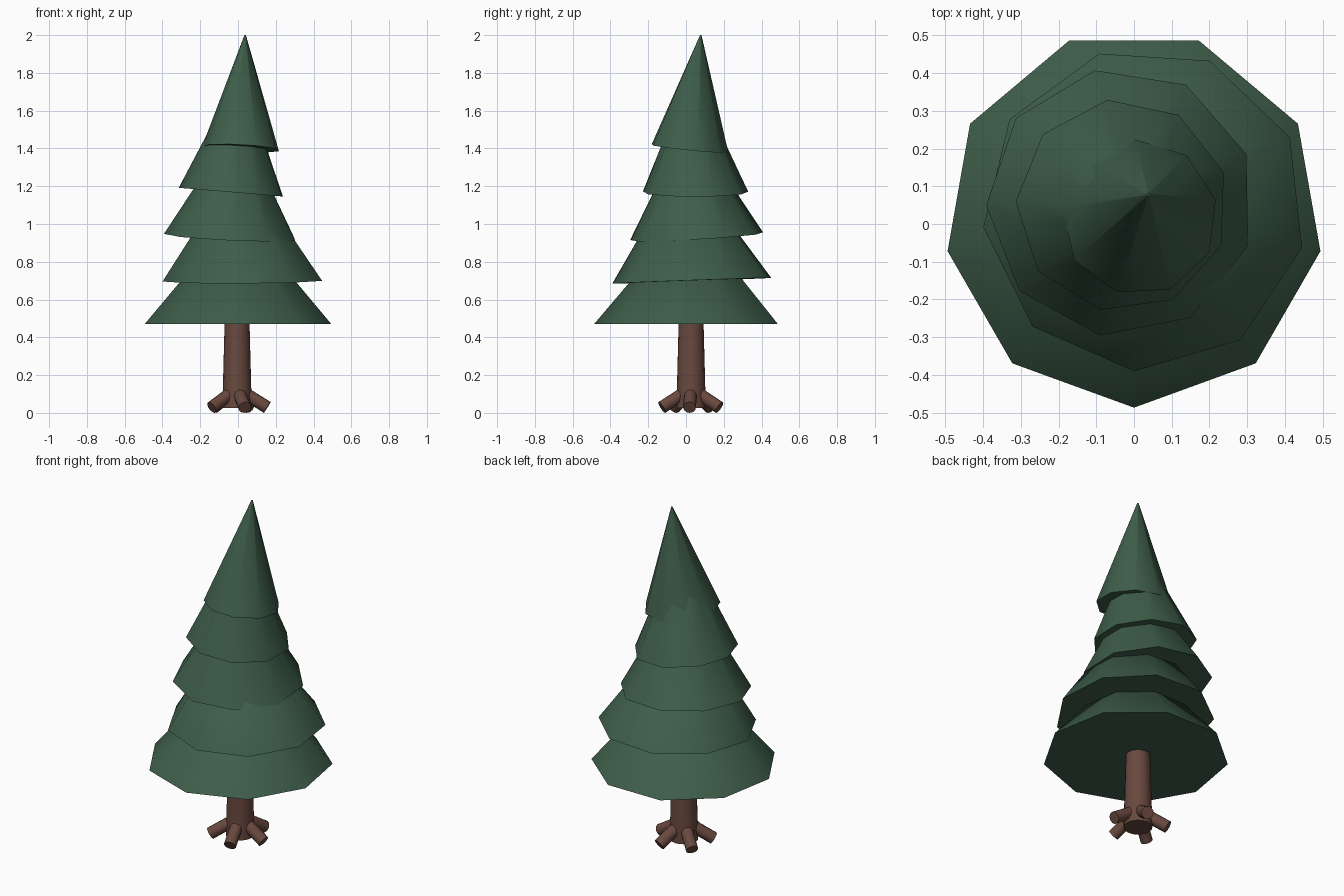
import bpy, bmesh, math
from mathutils import Vector

if "Cube" in bpy.data.objects:
    bpy.data.objects.remove(bpy.data.objects["Cube"])


def material(name, rgb):
    m = bpy.data.materials.new(name)
    m.diffuse_color = (*rgb, 1)
    m.use_nodes = True
    m.node_tree.nodes["Principled BSDF"].inputs["Base Color"].default_value = m.diffuse_color
    return m


GREEN = material("pine_green", (0.048, 0.110, 0.068))
BROWN = material("bark_brown", (0.140, 0.066, 0.048))


def loft(name, bottom, top, mat, angle):
    """Closed solid between two rings with the same number of points."""
    bm = bmesh.new()
    a = [bm.verts.new(p) for p in bottom]
    b = [bm.verts.new(p) for p in top]
    n = len(a)
    for i in range(n):
        j = (i + 1) % n
        bm.faces.new((a[i], a[j], b[j], b[i]))
    bm.faces.new(a[::-1])
    bm.faces.new(b)
    bmesh.ops.recalc_face_normals(bm, faces=bm.faces)
    mesh = bpy.data.meshes.new(name)
    bm.to_mesh(mesh)
    bm.free()
    mesh.materials.append(mat)
    ob = bpy.data.objects.new(name, mesh)
    bpy.context.collection.objects.link(ob)
    bpy.ops.object.select_all(action='DESELECT')
    ob.select_set(True)
    bpy.context.view_layer.objects.active = ob
    bpy.ops.object.shade_smooth_by_angle(angle=math.radians(angle))
    return ob


def ring(center, r, n, phase=0, gx=0, gy=0):
    """Regular polygon on a plane with slopes gx and gy."""
    pts = []
    for i in range(n):
        t = math.radians(phase) + math.tau * i / n
        dx, dy = r * math.cos(t), r * math.sin(t)
        pts.append(Vector(center) + Vector((dx, dy, gx * dx + gy * dy)))
    return pts


# Foliage tiers: rim centre, radius, phase, slopes, apex, fraction of cone kept
tiers = [
    ((0, 0.015, 0.47), 0.502, -90, 0, 0, (0, 0.015, 1.06), 0.6),
    ((0.028, 0.039, 0.70), 0.43, -93.7, 0.006, 0.036, (0.01, -0.012, 1.34), 0.6),
    ((-0.035, 0.057, 0.933), 0.357, -98.9, -0.043, 0.058, (0.004, 0.014, 1.55), 0.6),
    ((-0.031, 0.049, 1.168), 0.283, -102, -0.083, 0, (0.012, 0.028, 1.81), 0.6),
    ((0.015, 0.017, 1.40), 0.207, -107, -0.05, -0.10, (0.038, 0.078, 2.0), 0.985),
]
for k, (c, r, ph, gx, gy, apex, keep) in enumerate(tiers):
    rim = ring(c, r, 9, ph, gx, gy)
    tip = Vector(apex)
    if k == 4:
        upper = ring(apex, 0.004, 9, ph)
    else:
        upper = [p.lerp(tip, keep) for p in rim]
    loft(f"foliage_tier_{k + 1}", rim, upper, GREEN, 60)

# Tapered trunk
TX, TY = -0.005, 0.027
loft("trunk", ring((TX, TY, 0.025), 0.078, 16), ring((TX, TY, 0.55), 0.064, 16), BROWN, 40)

# Five roots sloping down and outward
slope = math.radians(-32)
for i in range(5):
    t = math.radians(-75 + 72 * i)
    out = Vector((math.cos(t), math.sin(t), 0))
    side = Vector((-math.sin(t), math.cos(t), 0))
    axis = out * math.cos(slope) + Vector((0, 0, math.sin(slope)))
    up = axis.cross(side)
    end = Vector((TX, TY, 0.029)) + out * 0.16
    rim = [(side * math.cos(a) + up * math.sin(a)) * 0.034
           for a in (math.tau * j / 12 for j in range(12))]
    start = end - axis * 0.16
    loft(f"root_{i + 1}", [end + p for p in rim], [start + p for p in rim], BROWN, 40)
